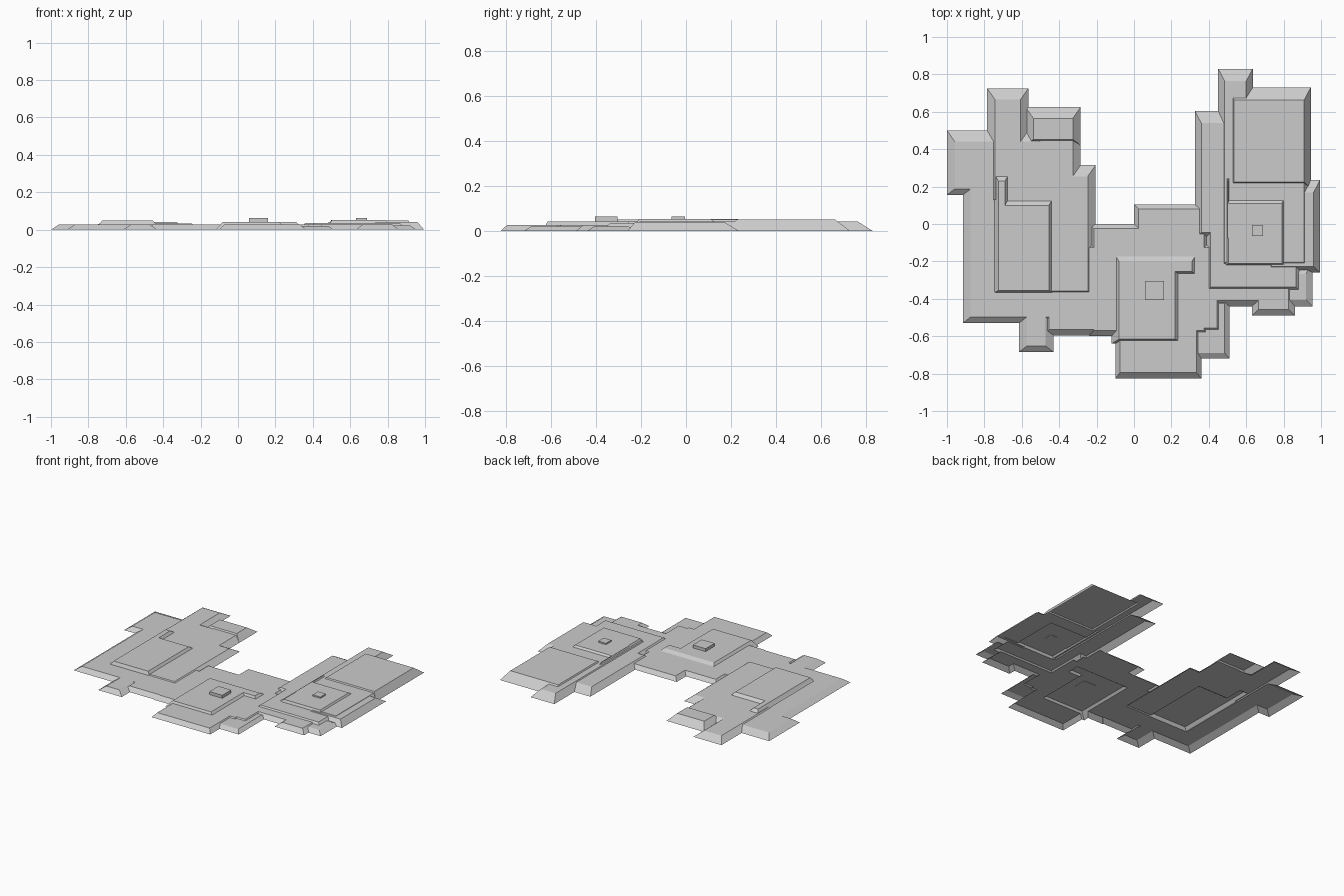
import bpy
import bmesh

default_cube = bpy.data.objects.get("Cube")
if default_cube:
    bpy.data.objects.remove(default_cube, do_unlink=True)

stone = bpy.data.materials.new("pale_grey_stone")
stone.use_nodes = True
GREY = (0.6, 0.6, 0.6, 1)
stone.diffuse_color = GREY
stone.node_tree.nodes["Principled BSDF"].inputs["Base Color"].default_value = GREY


def slab(name, left, right, front, back, height, side=0, south=0, north=0, bottom=0):
    """Block on a rectangle, with its top drawn in to make sloping banks."""
    low = [(left, front), (right, front), (right, back), (left, back)]
    high = [(left + side, front + south), (right - side, front + south),
            (right - side, back - north), (left + side, back - north)]
    bm = bmesh.new()
    base = [bm.verts.new((x, y, bottom)) for x, y in low]
    top = [bm.verts.new((x, y, height)) for x, y in high]
    bm.faces.new(base[::-1])
    bm.faces.new(top)
    for i in range(len(base)):
        j = (i + 1) % len(base)
        bm.faces.new((base[i], base[j], top[j], top[i]))
    mesh = bpy.data.meshes.new(name)
    bm.to_mesh(mesh)
    bm.free()
    mesh.materials.append(stone)
    obj = bpy.data.objects.new(name, mesh)
    bpy.context.scene.collection.objects.link(obj)
    return obj


# West terraces: (name, left, right, front, back, height)
west = [
    ("west_shelf", -1, -0.6, 0.155, 0.5, 0.027),
    ("west_field", -0.915, -0.3, -0.53, 0.45, 0.027),
    ("west_tongue", -0.785, -0.565, 0.1, 0.725, 0.033),
    ("west_core", -0.78, -0.38, -0.39, 0.5, 0.033),
    ("west_corner", -0.58, -0.285, 0.42, 0.625, 0.042),
    ("west_back_bank", -0.545, -0.285, 0.2, 0.6, 0.033),
    ("west_east_bank", -0.6, -0.205, -0.39, 0.315, 0.033),
    ("west_front_step", -0.615, -0.43, -0.685, -0.4, 0.027),
]
# Middle terraces
middle = [
    ("middle_link", -0.48, 0.1, -0.595, -0.1, 0.027),
    ("middle_field", -0.24, 0.4, -0.6, 0, 0.027),
    ("middle_back", 0, 0.4, -0.4, 0.105, 0.027),
    ("middle_front", -0.1, 0.36, -0.825, -0.2, 0.027),
    ("middle_east", 0.2, 0.47, -0.585, -0.1, 0.027),
    ("middle_ledge", 0.3, 0.51, -0.72, -0.4, 0.02),
    ("middle_bridge", 0.3, 0.7, -0.44, -0.2, 0.027),
]
# East terraces
east = [
    ("east_strip", 0.325, 0.6, -0.08, 0.605, 0.036),
    ("east_field", 0.375, 0.9, -0.37, 0.3, 0.036),
    ("east_tongue", 0.45, 0.635, 0, 0.83, 0.042),
    ("east_back", 0.5, 0.945, 0.19, 0.73, 0.05),
    ("east_core", 0.45, 0.945, -0.24, 0.6, 0.042),
    ("east_side", 0.7, 0.995, -0.26, 0.235, 0.04),
    ("east_front_step", 0.63, 0.86, -0.49, -0.2, 0.027),
    ("east_corner_step", 0.75, 0.955, -0.44, -0.2, 0.022),
]
# Raised platforms standing on the terraces
platforms = [
    ("west_platform", -0.765, -0.415, -0.38, 0.17, 0.05),
    ("west_platform_arm", -0.765, -0.65, -0.2, 0.3, 0.05),
    ("middle_platform", -0.12, 0.26, -0.64, -0.13, 0.042),
    ("middle_platform_arm", 0, 0.35, -0.28, -0.13, 0.042),
    ("east_platform", 0.465, 0.83, -0.235, 0.18, 0.053),
    ("east_platform_arm", 0.465, 0.54, -0.1, 0.3, 0.053),
]

# Each group has its own bank widths: sides, south, north
groups = [
    (west, (0.042, 0.033, 0.06)),
    (middle, (0.025, 0.03, 0.025)),
    (east, (0.035, 0.034, 0.066)),
    (platforms, (0.04, 0.025, 0.07)),
]
pieces = [slab(*row, *banks) for rows, banks in groups for row in rows]

# Merge the terraces into one surface
ground = pieces[0]
ground.name = "terraced_ground"
helpers = bpy.data.collections.new("merge_helpers")
for piece in pieces[1:]:
    helpers.objects.link(piece)
    piece.hide_render = True
merge = ground.modifiers.new("merge", "BOOLEAN")
merge.operation = "UNION"
merge.solver = "EXACT"
merge.operand_type = "COLLECTION"
merge.collection = helpers
graph = bpy.context.evaluated_depsgraph_get()
merged = bpy.data.meshes.new_from_object(ground.evaluated_get(graph))
ground.modifiers.clear()
ground.data = merged
for piece in pieces[1:]:
    bpy.data.objects.remove(piece, do_unlink=True)
bpy.data.collections.remove(helpers)

# Leave the underside open, as a hollow shell
bm = bmesh.new()
bm.from_mesh(merged)
floor = [f for f in bm.faces if f.normal.z < -0.5 and f.calc_center_median().z < 0.001]
bmesh.ops.delete(bm, geom=floor, context="FACES")
bmesh.ops.dissolve_limit(bm, angle_limit=0.01, verts=bm.verts, edges=bm.edges)
bm.to_mesh(merged)
bm.free()

# Small square blocks on the platforms
slab("middle_block", 0.06, 0.16, -0.405, -0.305, 0.063, bottom=0.04)
slab("east_block", 0.63, 0.69, -0.065, -0.005, 0.063, bottom=0.051)
